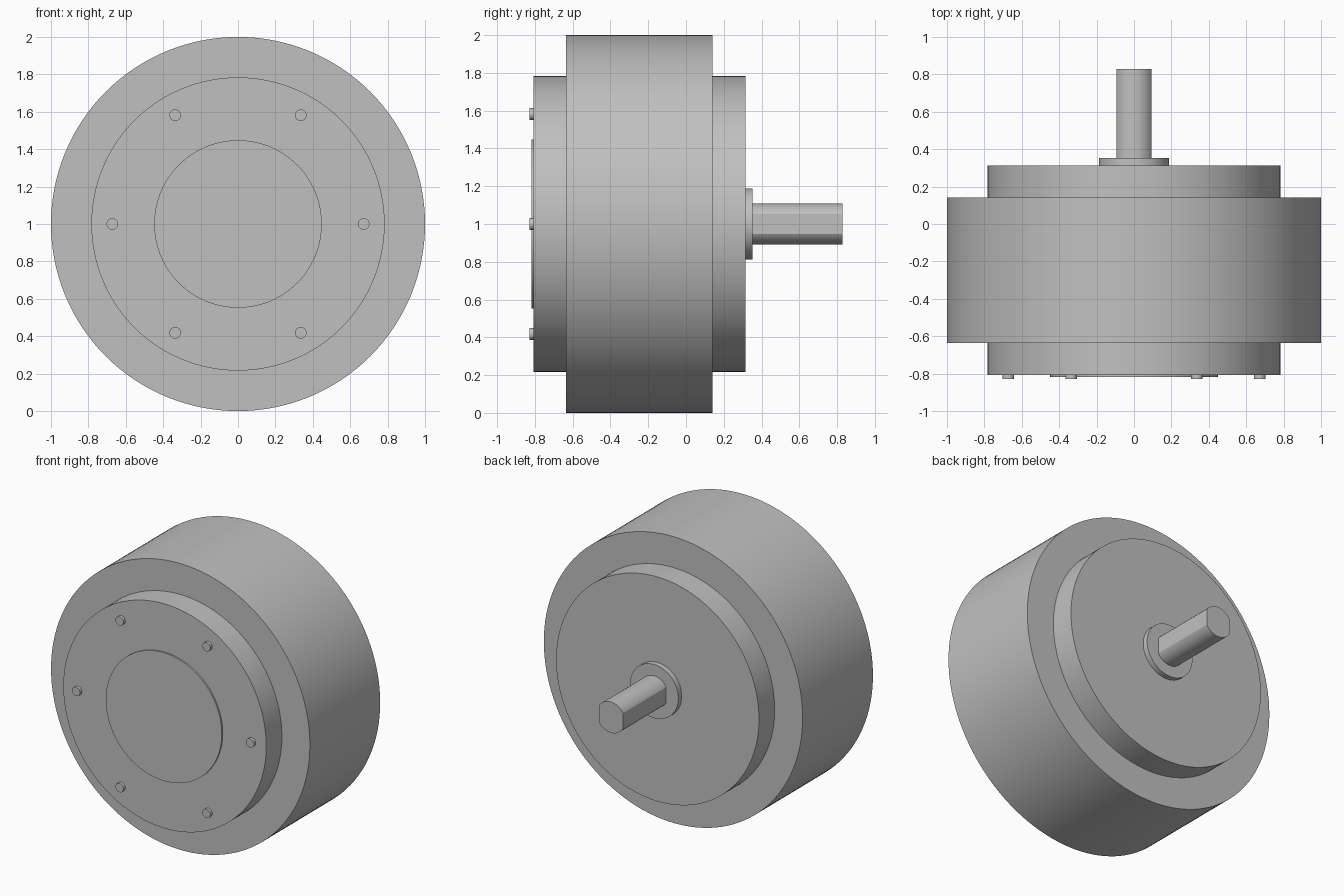
import bpy
import bmesh
from math import radians, sin, cos

cube = bpy.data.objects.get("Cube")
if cube:
    bpy.data.objects.remove(cube, do_unlink=True)

AXIS_Z = 1.0

metal = bpy.data.materials.new("grey metal")
metal.use_nodes = True
grey = (0.53, 0.53, 0.53, 1)
metal.diffuse_color = grey
metal.node_tree.nodes["Principled BSDF"].inputs["Base Color"].default_value = grey


def arc(radius, start, end, steps):
    """Points along an arc, in the x-z plane."""
    angles = [radians(start + (end - start) * i / steps) for i in range(steps + 1)]
    return [(radius * cos(a), radius * sin(a)) for a in angles]


def circle(radius, sides):
    return arc(radius, 0, 360, sides)[:-1]


def extrude_part(name, profile, front, back, x=0, z=AXIS_Z):
    """Solid made by pushing a closed profile from y = front to y = back."""
    bm = bmesh.new()
    face = bm.faces.new([bm.verts.new((px, front, pz)) for px, pz in profile])
    result = bmesh.ops.extrude_face_region(bm, geom=[face], use_keep_orig=True)
    moved = [v for v in result["geom"] if isinstance(v, bmesh.types.BMVert)]
    bmesh.ops.translate(bm, verts=moved, vec=(0, back - front, 0))
    bmesh.ops.recalc_face_normals(bm, faces=bm.faces)
    mesh = bpy.data.meshes.new(name)
    bm.to_mesh(mesh)
    bm.free()
    mesh.materials.append(metal)
    obj = bpy.data.objects.new(name, mesh)
    obj.location = (x, 0, z)
    bpy.context.collection.objects.link(obj)
    bpy.ops.object.select_all(action="DESELECT")
    obj.select_set(True)
    bpy.context.view_layer.objects.active = obj
    bpy.ops.object.shade_smooth_by_angle(angle=radians(20))
    return obj


# Main drum and the narrower caps at each end
extrude_part("drum", circle(1.0, 128), -0.635, 0.141)
extrude_part("front_cap", circle(0.784, 128), -0.808, -0.635)
extrude_part("back_cap", circle(0.784, 128), 0.141, 0.314)

# Thin round cover on the front
extrude_part("front_cover", circle(0.448, 96), -0.819, -0.808)

# Ring of screw heads around the cover
for i in range(6):
    a = radians(60 * i)
    extrude_part(f"screw_{i + 1}", circle(0.031, 32), -0.829, -0.808,
                 0.672 * cos(a), AXIS_Z + 0.672 * sin(a))

# Collar and output shaft with a flat on each side
extrude_part("shaft_collar", circle(0.187, 64), 0.314, 0.352)
extrude_part("shaft", arc(0.108, 30, 150, 24) + arc(0.108, 210, 330, 24), 0.352, 0.829)
